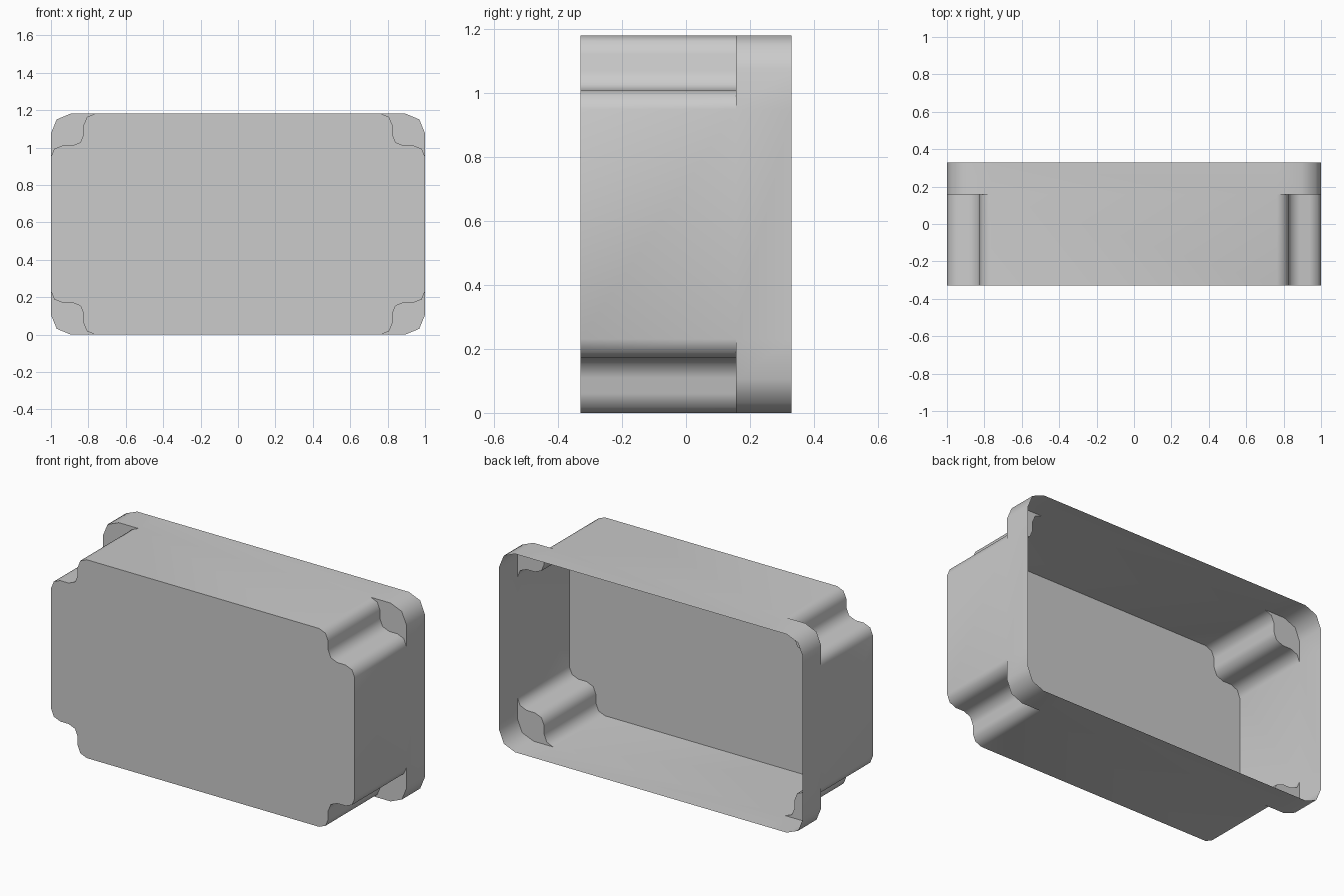
import bpy, bmesh
from math import sin, cos, pi, radians

if "Cube" in bpy.data.objects:
    bpy.data.objects.remove(bpy.data.objects["Cube"])

W, H = 1.0, 0.5905            # half width, half height
FRONT, STEP, BACK = -0.33, 0.157, 0.33
NX, NZ, R = 0.175, 0.171, 0.06  # corner notch size and its fillet radius
RIM_R = 0.105                 # rim corner radius


def arc(cx, cz, r, a0, a1, segs=2):
    return [(cx + r * cos(a0 + (a1 - a0) * i / segs),
             cz + r * sin(a0 + (a1 - a0) * i / segs)) for i in range(segs + 1)]


# Upper right corner, running from the side wall to the top wall
notch = (arc(W - R, H - NZ - R, R, 0, pi / 2)
         + arc(W - NX + R, H - NZ + R, R, 1.5 * pi, pi)
         + arc(W - NX - R, H - R, R, 0, pi / 2))
rim = [notch[0]] + arc(W - RIM_R, H - RIM_R, RIM_R, 0, pi / 2) + [notch[-1]]


def four_corners(pts):
    """Mirror one corner to all four, keeping anticlockwise order."""
    return [[(sx * x, sz * z) for x, z in (pts if sx * sz > 0 else pts[::-1])]
            for sx, sz in ((1, 1), (-1, 1), (-1, -1), (1, -1))]


bm = bmesh.new()


def ring(pts, y):
    return [bm.verts.new((x, y, z + H)) for x, z in pts]


def wall(pts, y0, y1):
    a, b = ring(pts, y0), ring(pts, y1)
    n = len(a)
    for i in range(n):
        j = (i + 1) % n
        bm.faces.new((a[i], a[j], b[j], b[i]))
    return a


notches, rims = four_corners(notch), four_corners(rim)

# Notched tub with closed front
front = wall(sum(notches, []), FRONT, STEP)
bm.faces.new(front)

# Open rim at the back
wall(sum(rims, []), STEP, BACK)

# Corner shoulders joining tub and rim
for n, r in zip(notches, rims):
    bm.faces.new(ring(n + r[-2:0:-1], STEP))

bmesh.ops.remove_doubles(bm, verts=bm.verts, dist=1e-4)
bmesh.ops.recalc_face_normals(bm, faces=bm.faces)

mesh = bpy.data.meshes.new("tray_shell")
bm.to_mesh(mesh)
bm.free()
tray = bpy.data.objects.new("tray_shell", mesh)
bpy.context.collection.objects.link(tray)

# Smooth fillets, crisp front and shoulder edges
bpy.context.view_layer.objects.active = tray
tray.select_set(True)
bpy.ops.object.shade_smooth_by_angle(angle=radians(50))
